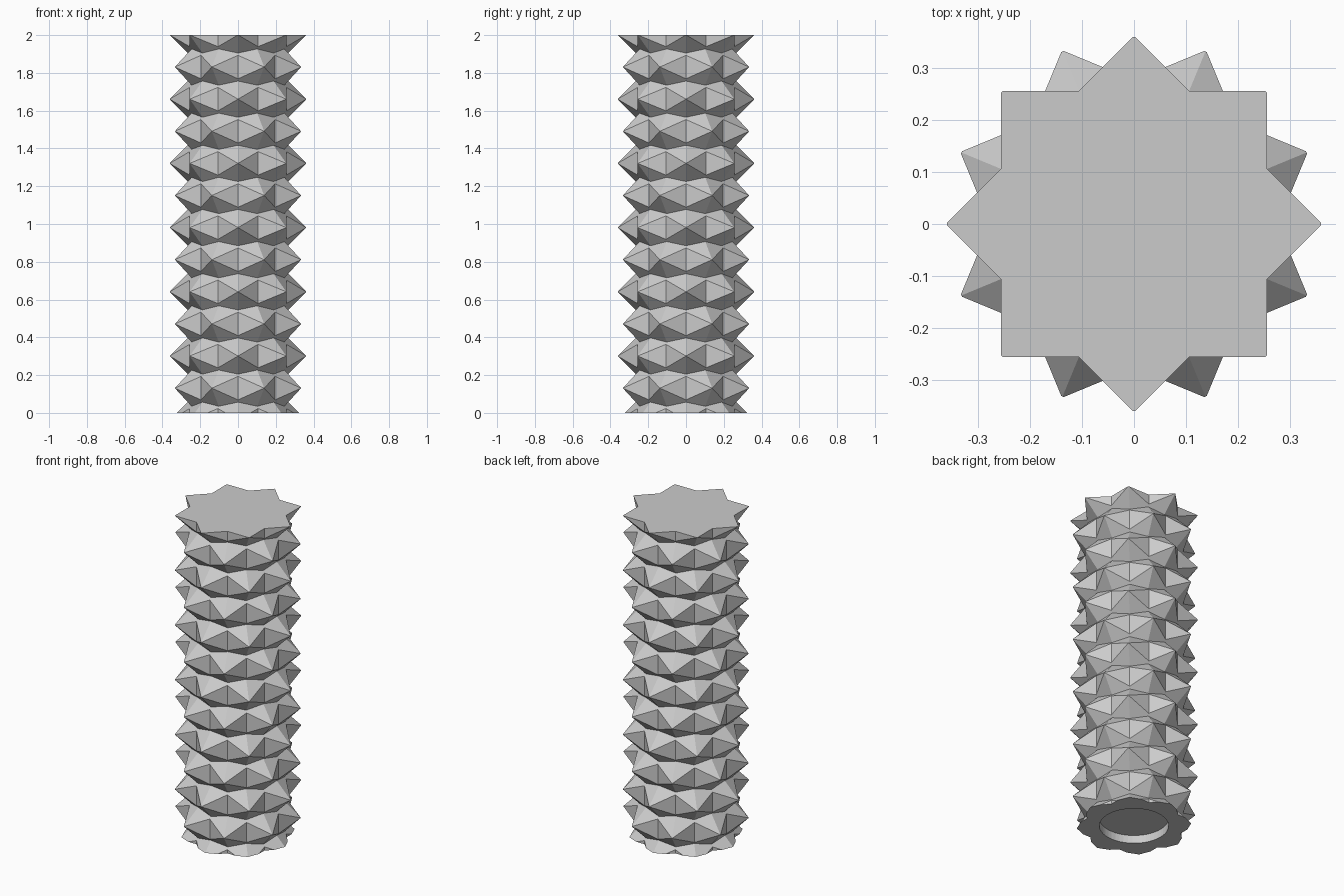
import bpy, bmesh, math
from mathutils import Matrix

cube = bpy.data.objects.get("Cube")
if cube:
    bpy.data.objects.remove(cube, do_unlink=True)

SPIKE = 0.362        # spike tip radius, also the height of each row's cones
STEP = 0.17          # height between spike rows
ROWS = 13
TOP = 2.001
EIGHTH = math.pi / 4
VALLEY = SPIKE * math.cos(EIGHTH) / math.cos(EIGHTH / 2)   # radius between spikes
RISE = SPIKE - VALLEY / math.cos(EIGHTH / 2)               # half height of the valley

grey = bpy.data.materials.new("stone_grey")
grey.use_nodes = True
colour = (0.6, 0.6, 0.6, 1)
grey.diffuse_color = colour
grey.node_tree.nodes["Principled BSDF"].inputs["Base Color"].default_value = colour


def add_prism(bm, sides, radius, depth, z, turn=0):
    place = Matrix.Translation((0, 0, z)) @ Matrix.Rotation(turn, 4, "Z")
    bmesh.ops.create_cone(bm, cap_ends=True, segments=sides, radius1=radius,
                          radius2=radius, depth=depth, matrix=place)


def add_ring(bm, radius, z, turn):
    return [bm.verts.new((radius * math.cos(turn + i * EIGHTH),
                          radius * math.sin(turn + i * EIGHTH), z)) for i in range(8)]


def add_spike_row(bm, z, turn):
    """Eight-pointed star with upright sides, bevelled to a cone above and below."""
    tips = add_ring(bm, SPIKE, z, turn)
    upper = add_ring(bm, VALLEY, z + RISE, turn + EIGHTH / 2)
    lower = add_ring(bm, VALLEY, z - RISE, turn + EIGHTH / 2)
    peak = bm.verts.new((0, 0, z + SPIKE))
    base = bm.verts.new((0, 0, z - SPIKE))
    for i in range(8):
        tip, following, up, down = tips[i], tips[(i + 1) % 8], upper[i], lower[i]
        for face in ((tip, down, up), (following, up, down),
                     (tip, up, peak), (up, following, peak),
                     (down, tip, base), (following, down, base)):
            bm.faces.new(face)


def make_object(name, bm):
    mesh = bpy.data.meshes.new(name)
    bm.to_mesh(mesh)
    bm.free()
    mesh.materials.append(grey)
    obj = bpy.data.objects.new(name, mesh)
    bpy.context.collection.objects.link(obj)
    return obj


# Column: stacked spike rows, alternate rows turned by half a spike
bm = bmesh.new()
for row in range(ROWS):
    add_spike_row(bm, TOP - row * STEP, EIGHTH / 2 * (row % 2))
column = make_object("spiked_column", bm)

# Trim: flat ends and slightly blunted tips
bm = bmesh.new()
blunt = 0.3595 / math.cos(math.pi / 16)
add_prism(bm, 16, blunt, 2, 1, math.pi / 16)
trim = make_object("trim_cutter", bm)

# Round recess under the base
bm = bmesh.new()
add_prism(bm, 48, 0.195, 0.1, 0)
recess = make_object("recess_cutter", bm)

for cutter, operation in ((trim, "INTERSECT"), (recess, "DIFFERENCE")):
    cut = column.modifiers.new(cutter.name, "BOOLEAN")
    cut.operation = operation
    cut.solver = "EXACT"
    cut.use_self = operation == "INTERSECT"
    cut.object = cutter
    cutter.hide_render = True
    cutter.hide_viewport = True
